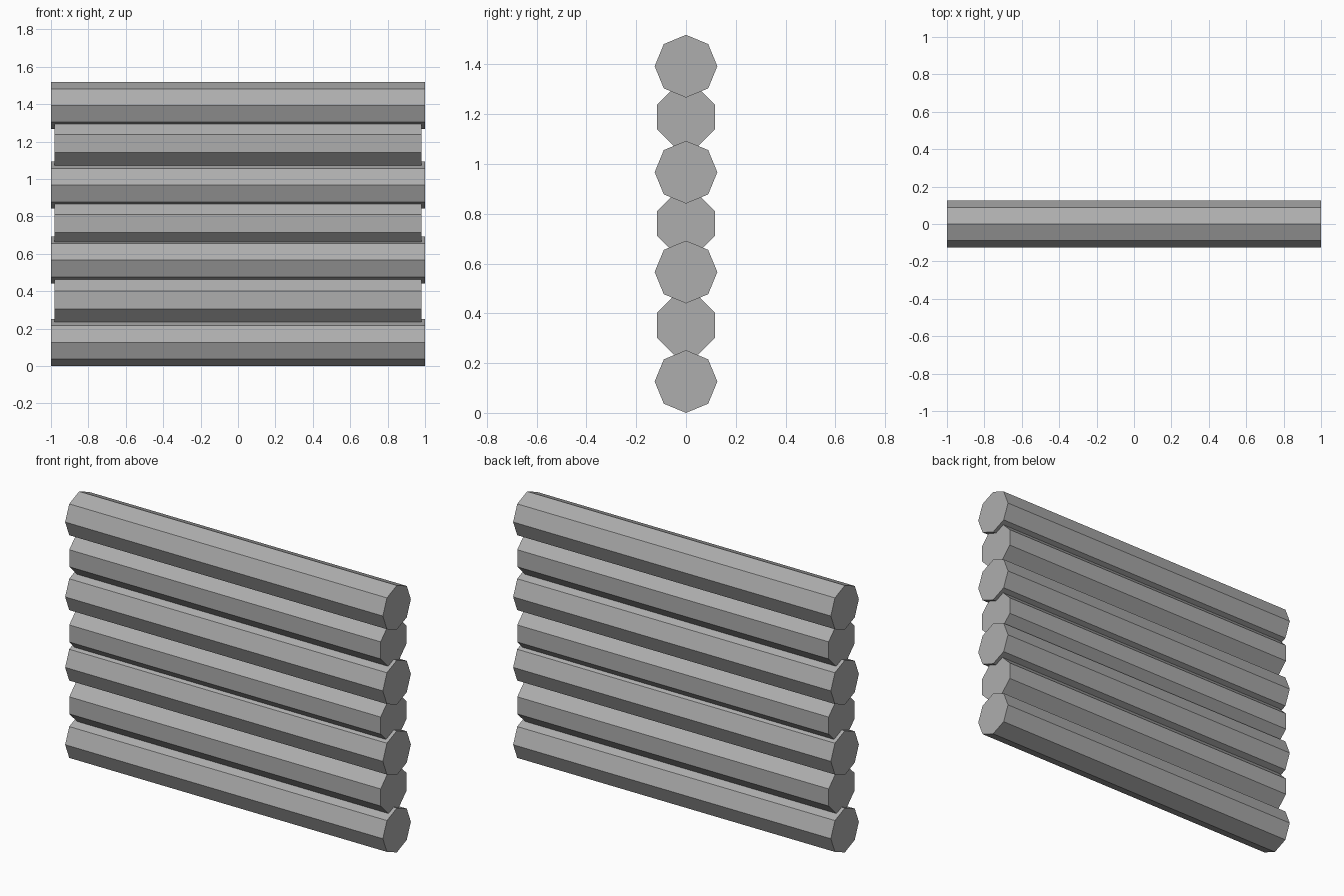
import bpy
import math
from mathutils import Matrix

# Remove the default object
cube = bpy.data.objects.get("Cube")
if cube:
    bpy.data.objects.remove(cube, do_unlink=True)

# Single grey material
grey = bpy.data.materials.new("mid_grey")
grey.use_nodes = True
colour = (0.42, 0.42, 0.42, 1.0)
grey.diffuse_color = colour
grey.node_tree.nodes["Principled BSDF"].inputs["Base Color"].default_value = colour


def log(name, z, radius, half_length, turn):
    """Eight-sided flat-shaded log lying along x, rolled by turn."""
    bpy.ops.mesh.primitive_cylinder_add(
        vertices=8, radius=radius, depth=2 * half_length,
        location=(0, 0, z), rotation=(0, math.pi / 2, 0))
    obj = bpy.context.object
    obj.name = name
    obj.data.transform(Matrix.Rotation(turn, 4, 'Z'))
    obj.data.materials.append(grey)


# Long logs, with an edge on top
for i, z in enumerate((0.126, 0.566, 0.967, 1.393)):
    log(f"long_log_{i + 1}", z, 0.126, 1.0, 0)

# Shorter logs between them, with a flat side facing front
for i, z in enumerate((0.352, 0.761, 1.189)):
    log(f"short_log_{i + 1}", z, 0.127, 0.98, math.pi / 8)
